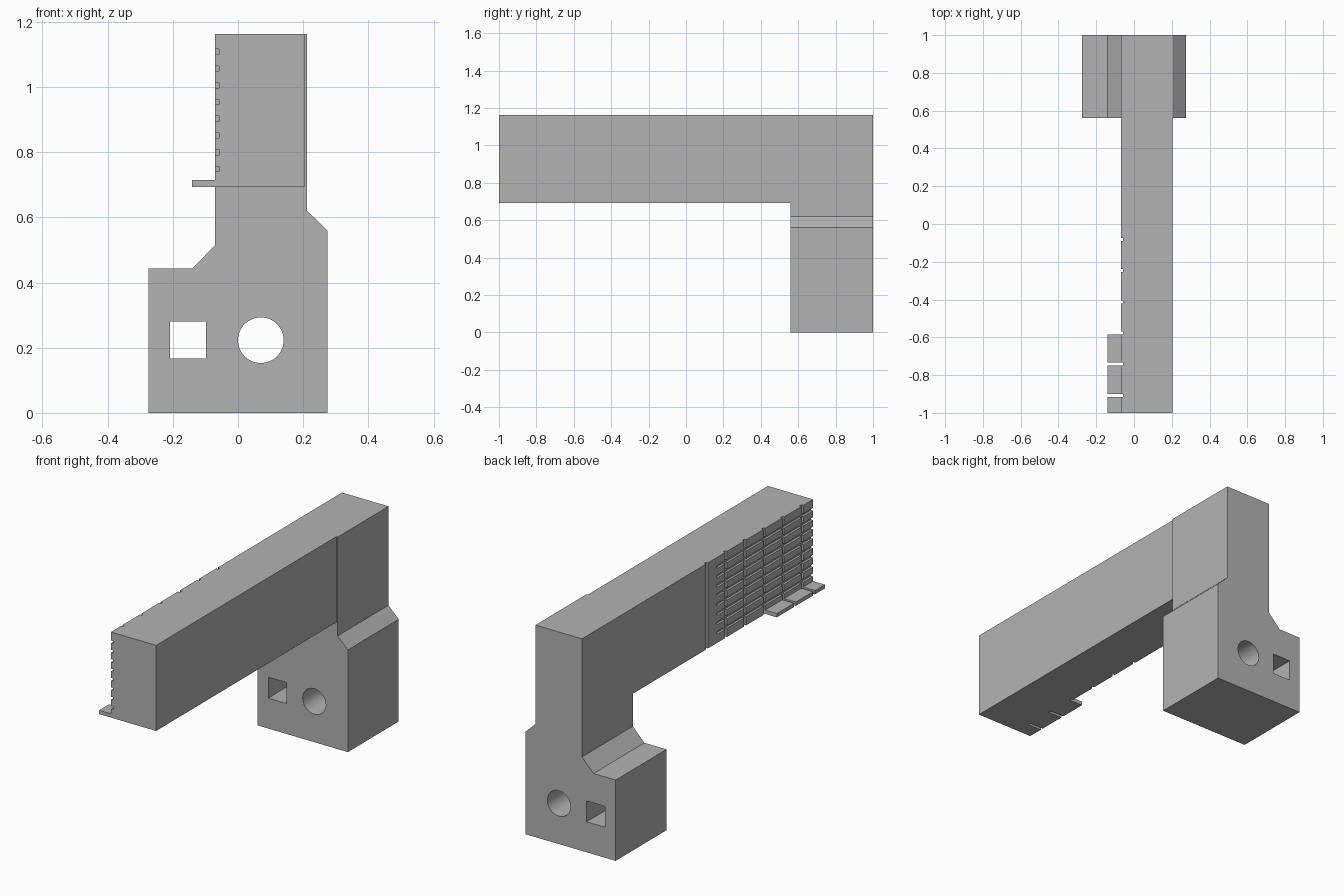
import bpy
import bmesh
import math

cube = bpy.data.objects.get("Cube")
if cube:
    bpy.data.objects.remove(cube, do_unlink=True)

grey = bpy.data.materials.new("plain_grey")
grey.use_nodes = True
grey.diffuse_color = (0.45, 0.45, 0.45, 1)
grey.node_tree.nodes["Principled BSDF"].inputs["Base Color"].default_value = grey.diffuse_color


def prisms(name, shapes):
    """One object made of (x, z) outlines, each extruded from y0 to y1."""
    bm = bmesh.new()
    for outline, y0, y1 in shapes:
        face = bm.faces.new([bm.verts.new((x, y0, z)) for x, z in outline])
        new = bmesh.ops.extrude_face_region(bm, geom=[face])["geom"]
        verts = [v for v in new if isinstance(v, bmesh.types.BMVert)]
        bmesh.ops.translate(bm, verts=verts, vec=(0, y1 - y0, 0))
    bmesh.ops.recalc_face_normals(bm, faces=bm.faces)
    mesh = bpy.data.meshes.new(name)
    bm.to_mesh(mesh)
    bm.free()
    mesh.materials.append(grey)
    obj = bpy.data.objects.new(name, mesh)
    bpy.context.collection.objects.link(obj)
    return obj


def rect(x0, x1, z0, z1):
    return [(x0, z0), (x1, z0), (x1, z1), (x0, z1)]


def combine(target, tool, operation):
    """Apply a boolean and discard the tool object."""
    mod = target.modifiers.new(operation, "BOOLEAN")
    mod.operation, mod.solver, mod.object = operation, "EXACT", tool
    bpy.ops.object.select_all(action="DESELECT")
    bpy.context.view_layer.objects.active = target
    target.select_set(True)
    bpy.ops.object.modifier_apply(modifier=mod.name)
    bpy.data.objects.remove(tool, do_unlink=True)


SIDE, TOP, UNDER, JOINT = -0.07, 1.162, 0.693, 0.56
GROOVE_FLOOR, HALF = -0.058, 0.008

# Rear mounting block with its column and sloped shoulders
half = 0.274
column = prisms("mounting_column", [([
    (-half, 0), (half, 0), (half, 0.56), (0.212, 0.62), (0.212, TOP),
    (SIDE, TOP), (SIDE, 0.515), (-0.14, 0.443), (-half, 0.443)], JOINT, 1)])

# Square and round through holes
circle = [(0.07 + 0.07 * math.cos(math.tau * i / 48),
           0.223 + 0.07 * math.sin(math.tau * i / 48)) for i in range(48)]
holes = prisms("hole_cutter", [
    (rect(-0.208, -0.098, 0.167, 0.281), 0.4, 1.2), (circle, 0.4, 1.2)])
combine(column, holes, "DIFFERENCE")

# Long arm with the narrow ledge along its lower edge
arm = prisms("long_arm", [(rect(SIDE, 0.204, UNDER, TOP), -1, JOINT)])
ledge = prisms("ledge", [(rect(-0.141, -0.05, UNDER, 0.714), -1, -0.571)])
combine(arm, ledge, "UNION")

# Upright grooves, which also split the ledge
uprights = [-0.082 - 0.165 * i for i in range(6)]
slots = prisms("upright_cutter", [
    (rect(-0.3, GROOVE_FLOOR, 0.6, 1.3), y - HALF, y + HALF) for y in uprights])
combine(arm, slots, "DIFFERENCE")

# Level grooves, open at the front end
levels = [1.108 - 0.0514 * i for i in range(8)]
rows = prisms("level_cutter", [
    (rect(-0.3, GROOVE_FLOOR, z - HALF, z + HALF), -1.1, -0.17) for z in levels])
combine(arm, rows, "DIFFERENCE")

# Keep edges crisp while the round hole shades smoothly
bpy.ops.object.select_all(action="DESELECT")
bpy.context.view_layer.objects.active = column
column.select_set(True)
bpy.ops.object.shade_smooth_by_angle(angle=math.radians(30))
